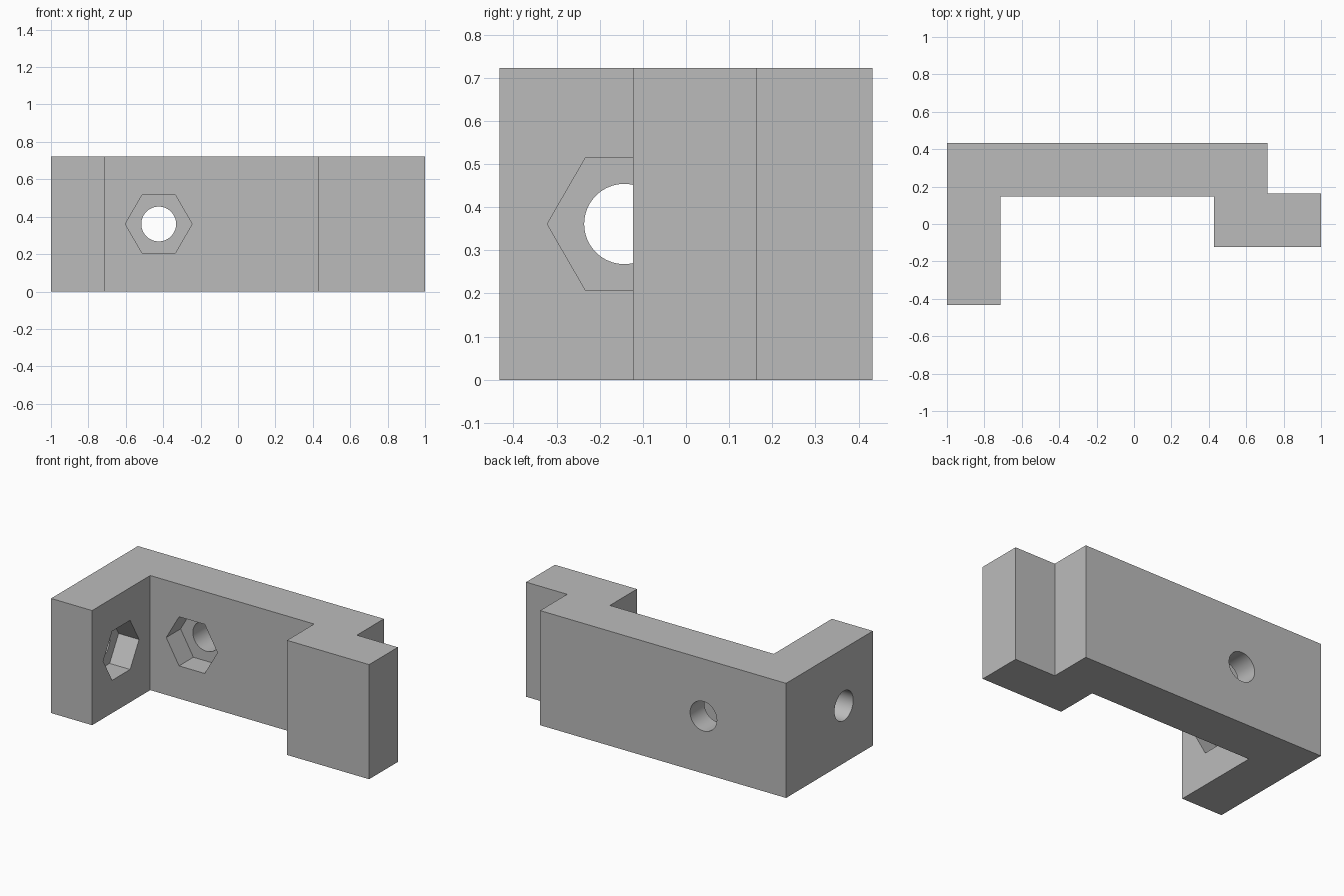
import bpy, bmesh
from math import cos, sin, tau
from mathutils import Vector

if "Cube" in bpy.data.objects:
    bpy.data.objects.remove(bpy.data.objects["Cube"])

HEIGHT = 0.722
WALL = 2 / 7
BACK = 0.432
INNER = BACK - WALL          # front face of the long bar
ARM = -1 + WALL              # inner face of the arm
MID = HEIGHT / 2

grey = bpy.data.materials.new("plain grey")
grey.use_nodes = True
grey.diffuse_color = (0.5, 0.5, 0.5, 1)
grey.node_tree.nodes["Principled BSDF"].inputs["Base Color"].default_value = (0.5, 0.5, 0.5, 1)


def prism(name, points, direction):
    """Closed prism: a flat outline swept along a direction."""
    bm = bmesh.new()
    face = bm.faces.new([bm.verts.new(p) for p in points])
    swept = bmesh.ops.extrude_face_region(bm, geom=[face])["geom"]
    verts = [v for v in swept if isinstance(v, bmesh.types.BMVert)]
    bmesh.ops.translate(bm, verts=verts, vec=direction)
    bmesh.ops.recalc_face_normals(bm, faces=bm.faces)
    mesh = bpy.data.meshes.new(name)
    bm.to_mesh(mesh)
    bm.free()
    mesh.materials.append(grey)
    obj = bpy.data.objects.new(name, mesh)
    bpy.context.collection.objects.link(obj)
    return obj


def ring(centre, across, radius, sides):
    """Regular polygon with corners on the 'across' axis, upright in z."""
    return [centre + across * (radius * cos(tau * i / sides))
            + Vector((0, 0, radius * sin(tau * i / sides))) for i in range(sides)]


def cut(body, cutter):
    cutter.hide_render = True
    mod = body.modifiers.new("cut", "BOOLEAN")
    mod.operation = "DIFFERENCE"
    mod.solver = "EXACT"
    mod.object = cutter
    bpy.ops.object.modifier_apply(modifier=mod.name)
    bpy.data.objects.remove(cutter)


# Bracket body: arm, long bar and stepped hook in one outline
outline = [(-1, -BACK), (ARM, -BACK), (ARM, INNER), (0.428, INNER),
           (0.428, -0.123), (1, -0.123), (1, 0.163), (-ARM, 0.163),
           (-ARM, BACK), (-1, BACK)]
bracket = prism("bracket_body", [(x, y, 0) for x, y in outline], (0, 0, HEIGHT))
bpy.context.view_layer.objects.active = bracket
bracket.select_set(True)

# Bolt holes with hexagonal nut pockets on the inner faces
X, Y = Vector((1, 0, 0)), Vector((0, 1, 0))
holes = [(Vector((-0.424, INNER, MID)), X, Y),
         (Vector((ARM, -0.143, MID)), Y, -X)]
for centre, across, inward in holes:
    start = centre - inward * 0.1
    cut(bracket, prism("nut_cutter", ring(start, across, 0.1786, 6), inward * (0.1 + WALL / 2)))
    cut(bracket, prism("bolt_cutter", ring(start, across, 0.093, 64), inward * (0.2 + WALL)))

bpy.ops.object.shade_smooth_by_angle(angle=0.5)
